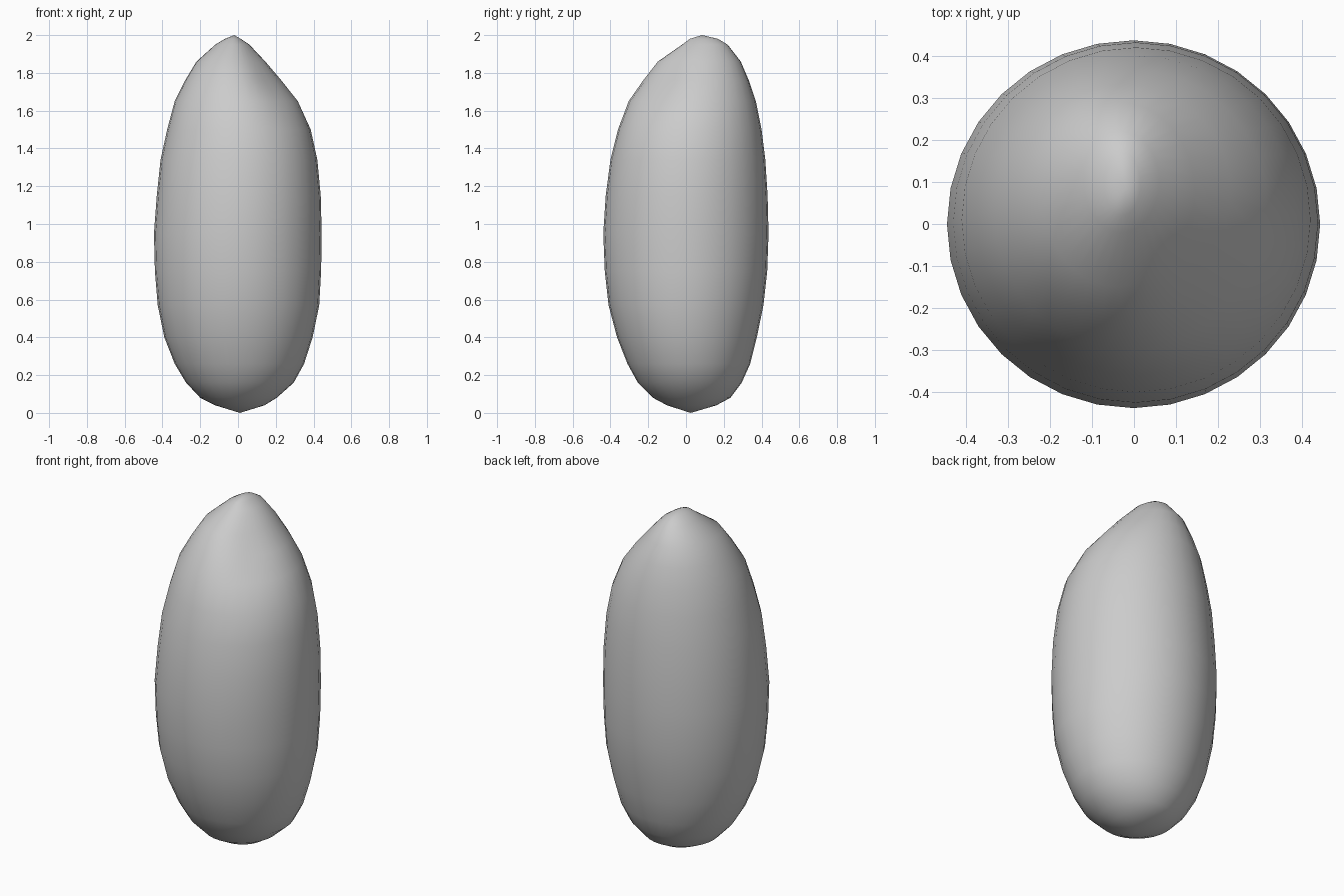
import bpy, bmesh, math

if "Cube" in bpy.data.objects:
    bpy.data.objects.remove(bpy.data.objects["Cube"])

SEGMENTS = 32
# Silhouette read at each height: z, left, right, front, back
LEVELS = [
    (0.04, -0.12, 0.14, -0.10, 0.16),
    (0.08, -0.20, 0.205, -0.175, 0.235),
    (0.16, -0.275, 0.295, -0.255, 0.295),
    (0.26, -0.335, 0.35, -0.31, 0.34),
    (0.40, -0.39, 0.395, -0.365, 0.375),
    (0.57, -0.425, 0.43, -0.41, 0.41),
    (0.75, -0.44, 0.44, -0.43, 0.43),
    (0.95, -0.445, 0.443, -0.438, 0.437),
    (1.15, -0.43, 0.438, -0.425, 0.432),
    (1.34, -0.41, 0.42, -0.40, 0.42),
    (1.50, -0.375, 0.385, -0.36, 0.40),
    (1.65, -0.335, 0.32, -0.305, 0.37),
    (1.76, -0.28, 0.237, -0.23, 0.333),
    (1.86, -0.22, 0.147, -0.15, 0.29),
    (1.95, -0.12, 0.06, -0.02, 0.22),
    (1.98, -0.07, 0.015, 0.02, 0.17),
]


def dent(z, angle):
    """Shallow hollow beside the tip, on the front right shoulder."""
    turn = (angle - math.radians(-40) + math.pi) % math.tau - math.pi
    return 1 - 0.14 * math.exp(-(turn / 0.55) ** 2 - ((z - 1.76) / 0.11) ** 2)


# Seed body: stacked oval rings closed by a point at each end
bm = bmesh.new()
rings = []
for z, left, right, front, back in LEVELS:
    cx, cy = (left + right) / 2, (front + back) / 2
    rx, ry = (right - left) / 2, (back - front) / 2
    ring = []
    for i in range(SEGMENTS):
        a = math.tau * i / SEGMENTS
        d = dent(z, a)
        ring.append(bm.verts.new((cx + rx * d * math.cos(a), cy + ry * d * math.sin(a), z)))
    rings.append(ring)
bottom = bm.verts.new((0.01, 0.025, 0))
tip = bm.verts.new((-0.02, 0.085, 2))

for i in range(SEGMENTS):
    j = (i + 1) % SEGMENTS
    for lower, upper in zip(rings, rings[1:]):
        bm.faces.new((lower[i], lower[j], upper[j], upper[i]))
    bm.faces.new((bottom, rings[0][j], rings[0][i]))
    bm.faces.new((tip, rings[-1][i], rings[-1][j]))
for face in bm.faces:
    face.smooth = True
bmesh.ops.recalc_face_normals(bm, faces=bm.faces)

mesh = bpy.data.meshes.new("seed_grain")
bm.to_mesh(mesh)
bm.free()
bpy.context.collection.objects.link(bpy.data.objects.new("seed_grain", mesh))
